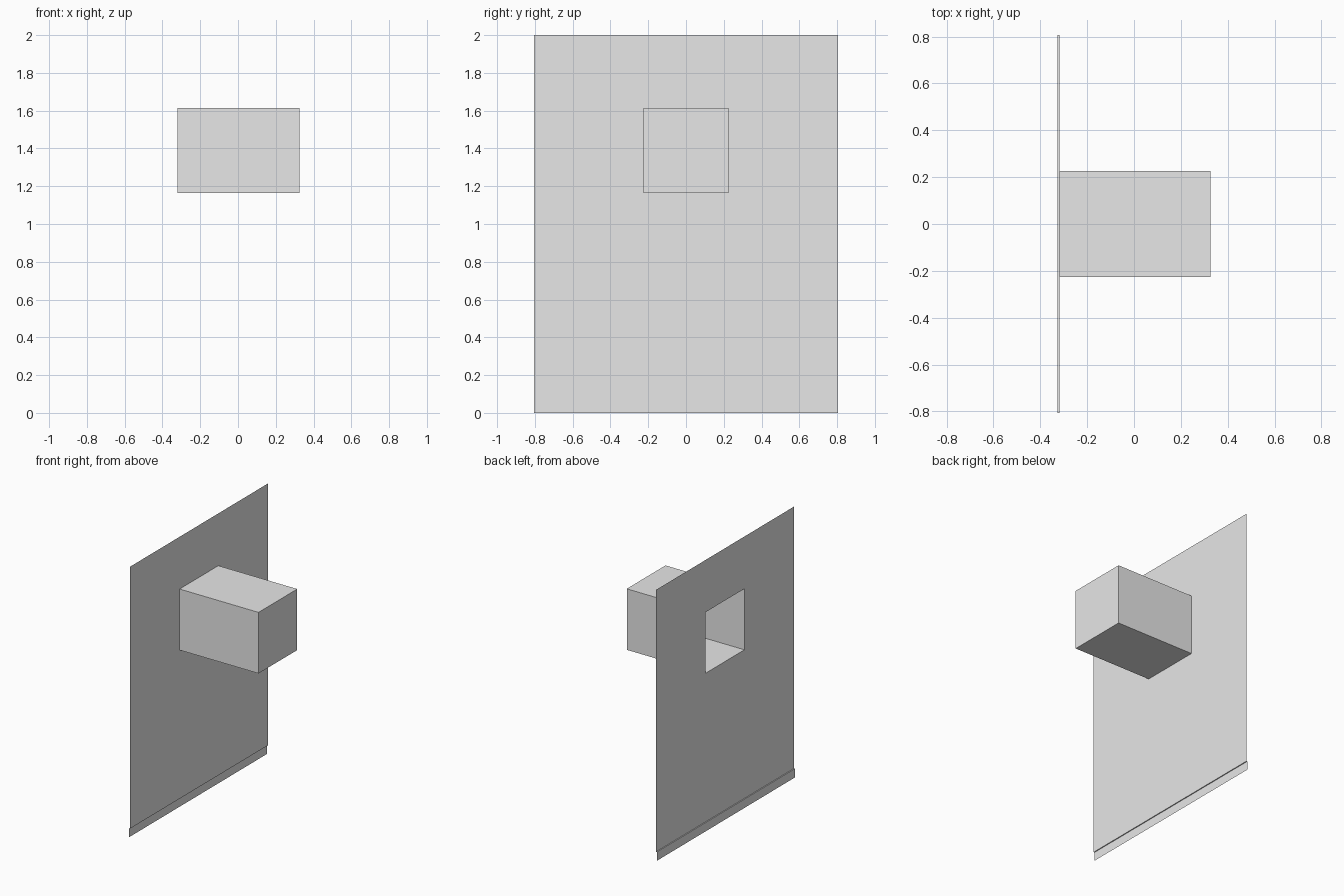
import bpy
import bmesh
from mathutils import Matrix, Vector

cube = bpy.data.objects.get("Cube")
if cube:
    bpy.data.objects.remove(cube, do_unlink=True)

# Overall dimensions
HALF_WIDTH = 0.806
HEIGHT = 2.0
PANEL_X, SKIRT_X, END_X = -0.319, -0.326, 0.326
SKIRT_TOP = 0.065
HALF_BOX, BOX_LOW, BOX_HIGH = 0.226, 1.163, 1.614

# Plain grey for every surface
grey = bpy.data.materials.new("light_grey")
grey.use_nodes = True
colour = (0.8, 0.8, 0.8, 1)
grey.diffuse_color = colour
grey.node_tree.nodes["Principled BSDF"].inputs["Base Color"].default_value = colour


def add_object(name, bm):
    mesh = bpy.data.meshes.new(name)
    bm.to_mesh(mesh)
    bm.free()
    mesh.materials.append(grey)
    obj = bpy.data.objects.new(name, mesh)
    bpy.context.collection.objects.link(obj)
    return obj


# Thin wall sheet with a square opening in the middle cell
bm = bmesh.new()
ys = (-HALF_WIDTH, -HALF_BOX, HALF_BOX, HALF_WIDTH)
zs = (SKIRT_TOP, BOX_LOW, BOX_HIGH, HEIGHT)
grid = [[bm.verts.new((PANEL_X, y, z)) for z in zs] for y in ys]
for i in range(3):
    for j in range(3):
        if (i, j) != (1, 1):
            bm.faces.new((grid[i][j], grid[i + 1][j],
                          grid[i + 1][j + 1], grid[i][j + 1]))
add_object("wall_panel", bm)

# Skirting strip with its narrow ledge, swept along the wall
bm = bmesh.new()
profile = [(SKIRT_X, 0), (SKIRT_X, SKIRT_TOP), (PANEL_X, SKIRT_TOP)]
points = [bm.verts.new((x, -HALF_WIDTH, z)) for x, z in profile]
edges = [bm.edges.new(pair) for pair in zip(points, points[1:])]
swept = bmesh.ops.extrude_edge_only(bm, edges=edges)["geom"]
bmesh.ops.translate(bm, vec=(0, 2 * HALF_WIDTH, 0),
                    verts=[v for v in swept if isinstance(v, bmesh.types.BMVert)])
bmesh.ops.recalc_face_normals(bm, faces=bm.faces)
add_object("skirting", bm)

# Hollow box behind the opening, open on the wall side
bm = bmesh.new()
size = Vector((END_X - PANEL_X, 2 * HALF_BOX, BOX_HIGH - BOX_LOW))
centre = Vector(((END_X + PANEL_X) / 2, 0, (BOX_HIGH + BOX_LOW) / 2))
bmesh.ops.create_cube(bm, size=1,
                      matrix=Matrix.Translation(centre) @ Matrix.Diagonal(size).to_4x4())
open_side = [f for f in bm.faces if f.normal.x < -0.5]
bmesh.ops.delete(bm, geom=open_side, context="FACES")
add_object("recess_box", bm)
